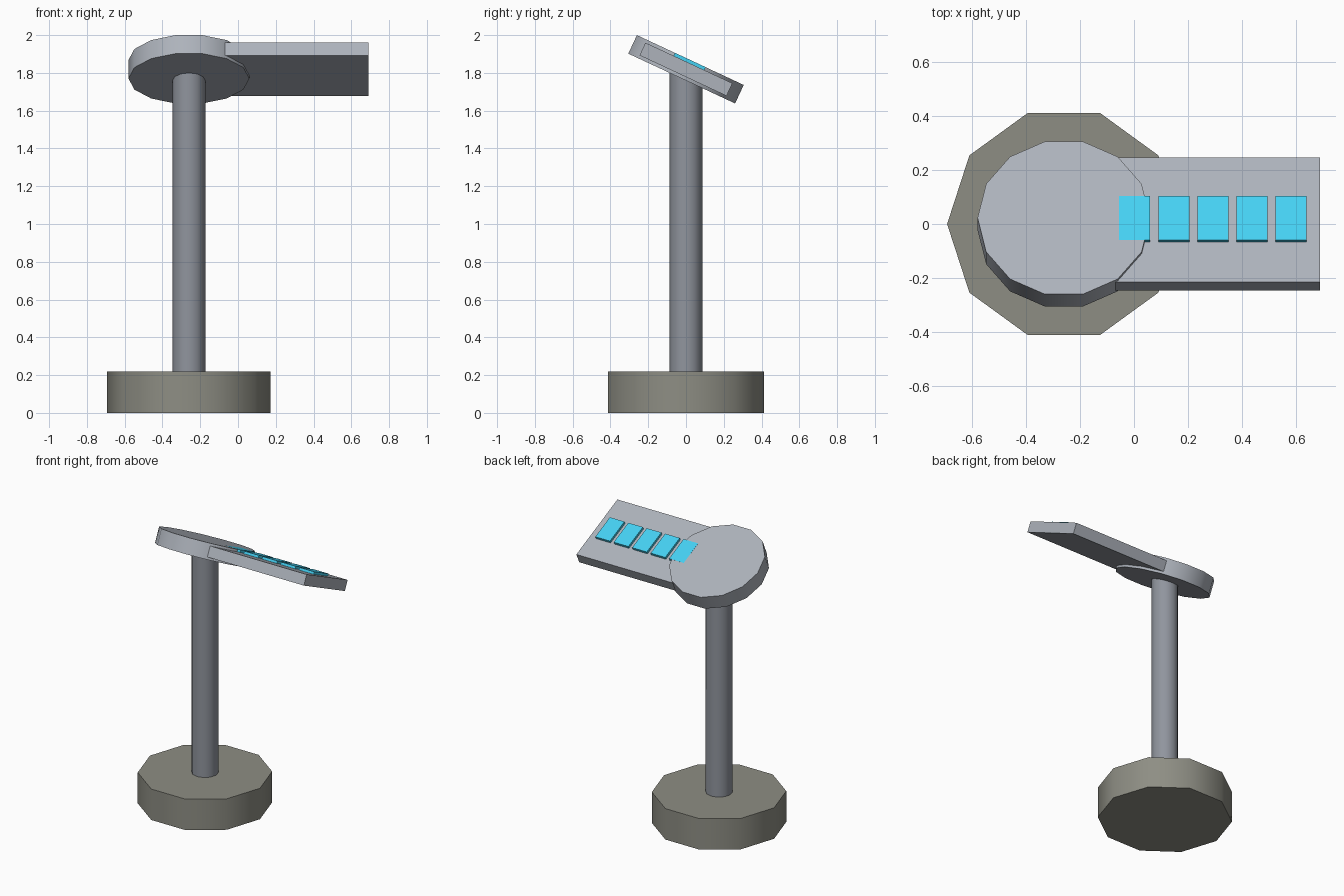
import bpy
from math import pi, radians
from mathutils import Matrix

if "Cube" in bpy.data.objects:
    bpy.data.objects.remove(bpy.data.objects["Cube"])

POST_X = -0.26
# tilted frame shared by every part of the head
TILT = Matrix.Translation((0, 0, 1.819)) @ Matrix.Rotation(radians(-25), 4, 'X')


def material(name, rgb):
    mat = bpy.data.materials.new(name)
    mat.diffuse_color = (*rgb, 1)
    mat.use_nodes = True
    mat.node_tree.nodes["Principled BSDF"].inputs["Base Color"].default_value = mat.diffuse_color
    return mat


def finish(name, frame, mat):
    obj = bpy.context.object
    obj.name = obj.data.name = name
    obj.data.transform(obj.matrix_basis)
    obj.matrix_basis = frame
    obj.data.materials.append(mat)
    return obj


def drum(name, sides, radius, z0, z1, mat, frame=Matrix()):
    """Upright prism around the post axis, a corner on the x axis, smooth walls."""
    bpy.ops.mesh.primitive_cylinder_add(
        vertices=sides, radius=radius, depth=z1 - z0,
        location=(POST_X, 0, (z0 + z1) / 2), rotation=(0, 0, pi / 2))
    obj = finish(name, frame, mat)
    for face in obj.data.polygons:
        face.use_smooth = len(face.vertices) == 4


def box(name, lo, hi, mat, frame=Matrix()):
    bpy.ops.mesh.primitive_cube_add(
        size=1, location=[(a + b) / 2 for a, b in zip(lo, hi)])
    bpy.context.object.scale = [b - a for a, b in zip(lo, hi)]
    bpy.context.view_layer.update()
    finish(name, frame, mat)


stone = material("warm_grey", (0.27, 0.27, 0.23))
metal = material("cool_grey", (0.28, 0.30, 0.34))
panel = material("light_grey", (0.42, 0.45, 0.50))
cyan = material("cyan", (0.06, 0.64, 0.90))

# base and post
drum("base", 10, 0.433, 0, 0.22, stone)
drum("post", 12, 0.087, 0.20, 1.81, metal)

# tilted head: round disc and side panel
drum("head_disc", 14, 0.32, -0.054, 0.054, panel, TILT)
box("side_panel", (-0.07, -0.254, -0.037), (0.69, 0.254, 0.037), panel, TILT)

# row of glowing tiles
for i in range(5):
    x = -0.055 + 0.145 * i
    box(f"tile_{i + 1}", (x, -0.09, 0.03), (x + 0.115, 0.09, 0.0545), cyan, TILT)
